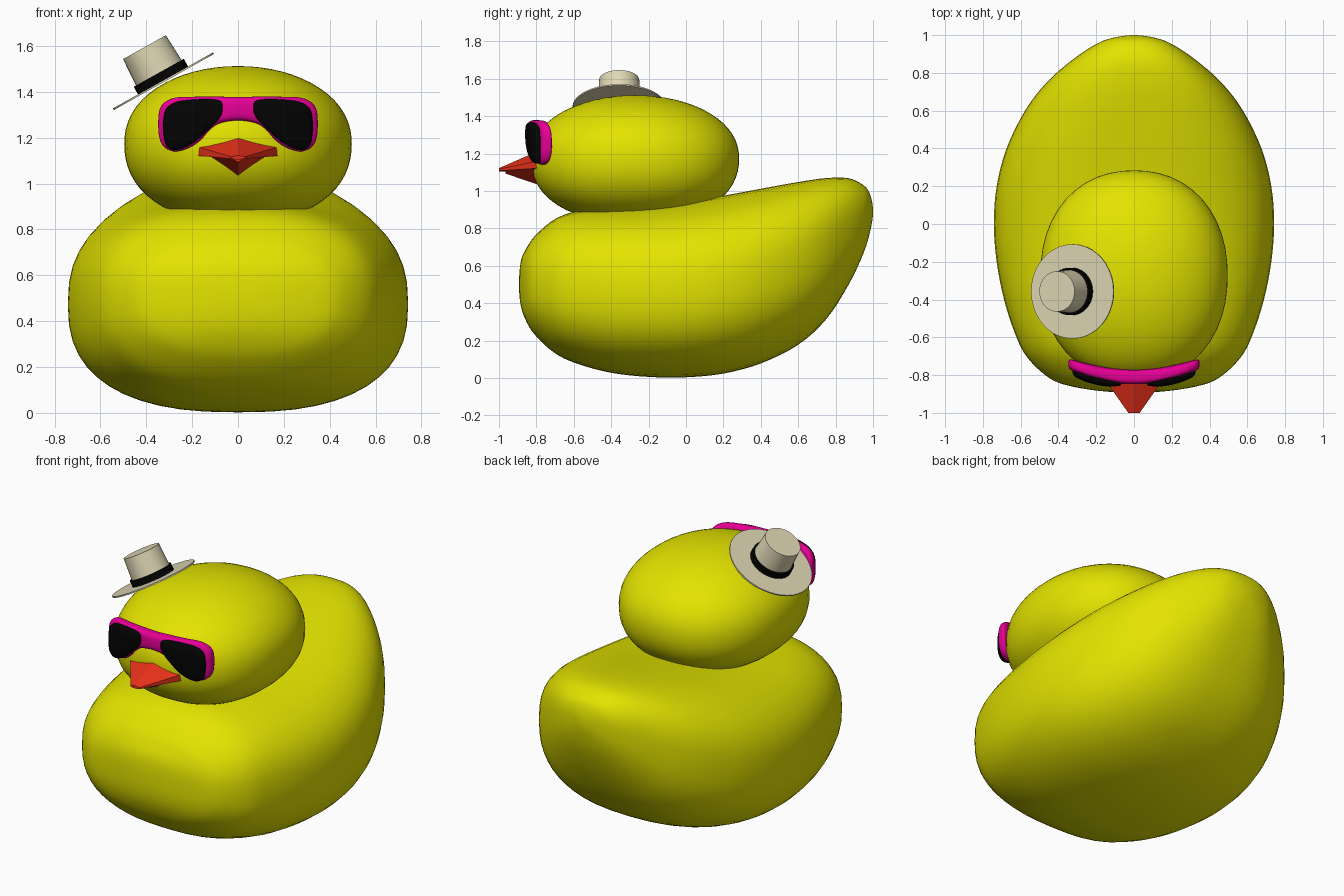
import bpy, bmesh, math
from mathutils import Matrix, Vector

if "Cube" in bpy.data.objects:
    bpy.data.objects.remove(bpy.data.objects["Cube"])


def material(name, rgb):
    m = bpy.data.materials.new(name)
    m.diffuse_color = (*rgb, 1)
    m.use_nodes = True
    m.node_tree.nodes["Principled BSDF"].inputs["Base Color"].default_value = m.diffuse_color
    return m


YELLOW = material("yellow", (0.77, 0.77, 0.0))
PINK = material("hot pink", (0.82, 0.0, 0.31))
BLACK = material("black", (0.001, 0.001, 0.001))
RED = material("orange red", (0.80, 0.03, 0.01))
CREAM = material("cream", (0.74, 0.68, 0.46))


def finish(name, bm, mat, smooth=True):
    bmesh.ops.remove_doubles(bm, verts=bm.verts, dist=1e-5)
    bmesh.ops.recalc_face_normals(bm, faces=bm.faces)
    me = bpy.data.meshes.new(name)
    bm.to_mesh(me)
    bm.free()
    me.materials.append(mat)
    ob = bpy.data.objects.new(name, me)
    bpy.context.collection.objects.link(ob)
    if smooth:
        bpy.context.view_layer.objects.active = ob
        ob.select_set(True)
        bpy.ops.object.shade_smooth_by_angle(angle=math.radians(40))
        ob.select_set(False)
    return ob


def spline(rows, steps):
    """Smooth stations; ghost rows at both ends make the tips round."""
    flip = lambda r: (r[0], r[2], r[1], -r[3])
    pts = [flip(rows[1])] + rows + [flip(rows[-2])]
    out = []
    for i in range(1, len(pts) - 2):
        for s in range(steps):
            t = s / steps
            out.append([0.5 * (2 * b + (c - a) * t + (2 * a - 5 * b + 4 * c - d) * t * t
                               + (3 * b - a - 3 * c + d) * t ** 3)
                        for a, b, c, d in zip(*pts[i - 1:i + 3])])
    return out + [list(rows[-1])]


def loft(name, rows, mat, place, power, steps=4, sides=48):
    """Superellipse sections from rows of (position, low, high, half depth)."""
    bm = bmesh.new()
    rings = []
    se = lambda v: math.copysign(abs(v) ** (2 / power), v)
    for p, lo, hi, h in spline(rows, steps):
        ring = []
        for k in range(sides):
            a = 2 * math.pi * k / sides
            z = (lo + hi) / 2 + (hi - lo) / 2 * se(math.sin(a))
            ring.append(bm.verts.new(place(p, h * se(math.cos(a)), z)))
        rings.append(ring)
    for r, q in zip(rings, rings[1:]):
        for k in range(sides):
            n = (k + 1) % sides
            bm.faces.new((r[k], r[n], q[n], q[k]))
    return finish(name, bm, mat)


# Body with upswept tail: y, bottom, top, half width
body = [(-.893, .50, .50, 0), (-.883, .385, .625, .19), (-.85, .295, .70, .37),
        (-.80, .222, .768, .47), (-.70, .132, .85, .57), (-.58, .076, .893, .63),
        (-.40, .028, .912, .688), (-.20, .006, .925, .727), (0, .004, .945, .742),
        (.20, .024, .975, .727), (.40, .078, 1.012, .675), (.60, .178, 1.048, .577),
        (.75, .315, 1.069, .462), (.87, .50, 1.068, .325), (.95, .67, 1.03, .205),
        (.985, .785, .98, .115), (1.0, .89, .89, 0)]
loft("body", body, YELLOW, lambda p, d, z: (d, p, z), 2.5)

# Head, a slightly boxy ellipsoid that is fuller towards the bottom
bm = bmesh.new()
bmesh.ops.create_uvsphere(bm, u_segments=48, v_segments=32, radius=1)
for v in bm.verts:
    e = 2.18 - .12 * v.co.z
    c = v.co / sum(abs(t) ** e for t in v.co) ** (1 / e)
    v.co = Vector((c.x * .496, c.y * .557 - .273, c.z * .34 + 1.172))
finish("head", bm, YELLOW)

# Sunglasses frame, wrapped around the face: x, bottom, top, half depth
half = [(.05, 1.27, 1.378, .038), (.09, 1.258, 1.379, .038), (.125, 1.232, 1.379, .038),
        (.16, 1.192, 1.379, .038), (.20, 1.162, 1.378, .038), (.25, 1.143, 1.377, .036),
        (.29, 1.142, 1.37, .034), (.325, 1.162, 1.35, .03), (.343, 1.20, 1.318, .022),
        (.348, 1.26, 1.26, 0)]
frame = [(-r[0], *r[1:]) for r in reversed(half)] + [(0, 1.275, 1.377, .038)] + half
loft("sunglasses_frame", frame, PINK, lambda p, d, z: (p, -.81 + .58 * p * p + d, z), 3.2)

# Lenses, slightly proud of the frame
lens = [(.065, 1.332, 1.332, 0), (.073, 1.297, 1.357, .02), (.10, 1.262, 1.366, .027),
        (.14, 1.225, 1.368, .033), (.18, 1.188, 1.367, .036), (.22, 1.163, 1.364, .036),
        (.26, 1.148, 1.358, .035), (.295, 1.15, 1.343, .031), (.318, 1.178, 1.316, .024),
        (.327, 1.25, 1.25, 0)]
for side, s in (("left", -1), ("right", 1)):
    loft(side + "_lens", lens, BLACK,
         lambda p, d, z: (s * p, -.838 + .58 * p * p + d, z), 3)


# Faceted bill: matching base and tip outlines joined by flat faces
def bill(name, base, tip, y0, y1):
    bm = bmesh.new()
    a = [bm.verts.new((x, y0, z)) for x, z in base]
    b = [bm.verts.new((x, y1, z)) for x, z in tip]
    bm.faces.new(a)
    bm.faces.new(b)
    for i in range(len(a)):
        j = (i + 1) % len(a)
        bm.faces.new((a[i], a[j], b[j], b[i]))
    finish(name, bm, RED, smooth=False)


bill("upper_bill",
     [(0, 1.218), (.185, 1.162), (.185, 1.122), (0, 1.113), (-.185, 1.122), (-.185, 1.162)],
     [(0, 1.122), (.03, 1.117), (.03, 1.108), (0, 1.104), (-.03, 1.108), (-.03, 1.117)],
     -.78, -1.0)
bill("lower_bill", [(.14, 1.12), (0, 1.03), (-.14, 1.12)],
     [(.025, 1.108), (0, 1.093), (-.025, 1.108)], -.78, -.965)

# Tilted hat, stacked along its own axis
tilt = Matrix.Translation((-.325, -.357, 1.446)) @ Matrix.Rotation(math.radians(-29.2), 4, 'Y')


def hat_part(name, mat, r0, r1, z0, z1):
    bm = bmesh.new()
    bmesh.ops.create_cone(bm, cap_ends=True, segments=40, radius1=r0, radius2=r1, depth=z1 - z0,
                          matrix=tilt @ Matrix.Translation((0, 0, (z0 + z1) / 2)))
    finish(name, bm, mat)


hat_part("hat_brim", CREAM, .25, .25, -.004, .004)
hat_part("hat_band", BLACK, .125, .125, .003, .042)
hat_part("hat_crown", CREAM, .116, .107, .003, .17)
